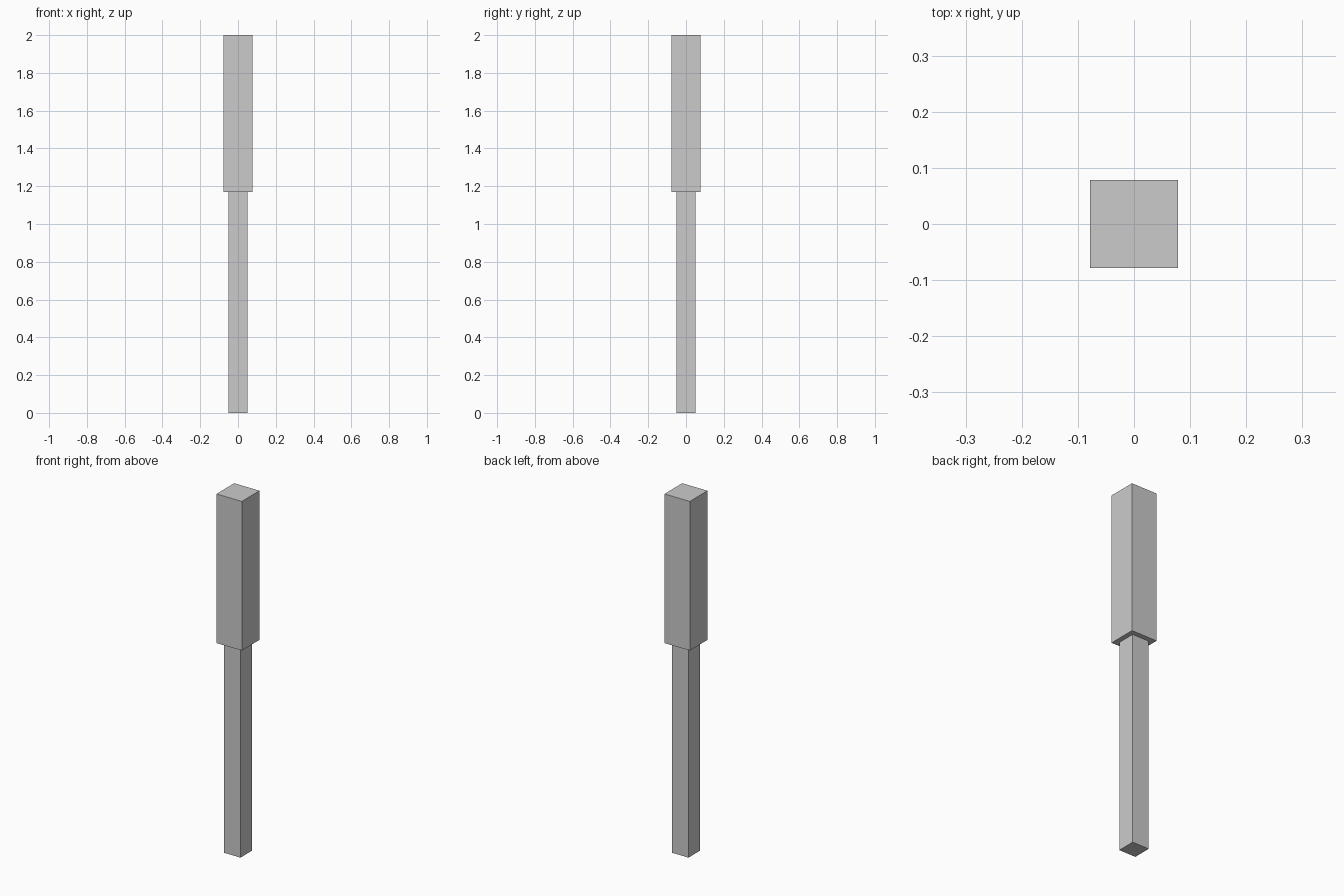
import bpy

if "Cube" in bpy.data.objects:
    bpy.data.objects.remove(bpy.data.objects["Cube"])


def box(name, width, z0, z1):
    """Square upright block between two heights."""
    bpy.ops.mesh.primitive_cube_add(size=1, location=(0, 0, (z0 + z1) / 2))
    ob = bpy.context.object
    ob.name = name
    ob.scale = (width, width, z1 - z0)
    bpy.ops.object.transform_apply(location=False, rotation=False, scale=True)
    return ob


JOINT = 1.17

# Slim lower shaft
box("lower_shaft", 0.102, 0.0, JOINT)

# Thicker upper block
box("upper_block", 0.156, JOINT, 2.0)
